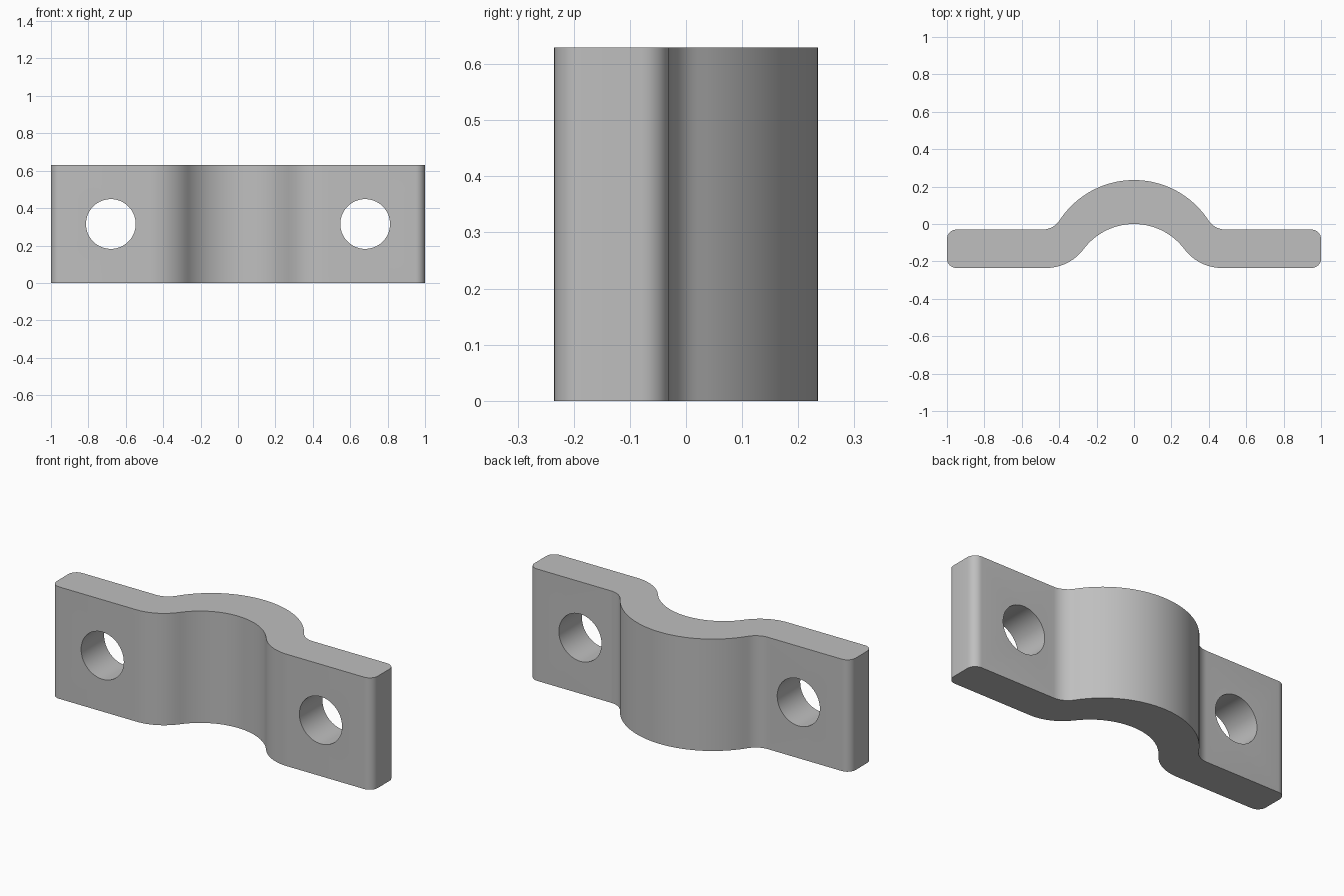
import bpy
import bmesh
from math import sin, cos, radians, degrees, atan2

cube = bpy.data.objects.get("Cube")
if cube:
    bpy.data.objects.remove(cube, do_unlink=True)

HEIGHT = 0.63
BACK, FRONT = -0.03, -0.235      # flange faces
CROWN, INNER_TOP = 0.235, 0.0    # top of the outer and inner arch


def arc(cx, cy, r, start, end, steps):
    """Points on an arc, angles in degrees."""
    angles = [radians(start + (end - start) * i / steps) for i in range(steps + 1)]
    return [(cx + r * cos(a), cy + r * sin(a)) for a in angles]


def arch(top, radius, flange_y, fillet, fillet_x):
    """Half of an arch, from its crown out to the blend into the flange."""
    cy, fy = top - radius, flange_y + fillet
    tangent = degrees(atan2(fy - cy, fillet_x))
    return (arc(0, cy, radius, 90, tangent, 20)
            + arc(fillet_x, fy, fillet, 180 + tangent, 270, 12)[1:])


# Half profile: outer arch, rounded flange end, inner arch
corner = 0.05
outer = arch(CROWN, 0.475, BACK, 0.11, 0.49)
inner = arch(INNER_TOP, 0.337, FRONT, 0.25, 0.47)
end = (arc(1 - corner, BACK - corner, corner, 90, 0, 8)
       + arc(1 - corner, FRONT + corner, corner, 0, -90, 8))
half = outer + end + inner[::-1]
profile = half + [(-x, y) for x, y in half[-2:0:-1]]

# Extrude the profile upwards
bm = bmesh.new()
face = bm.faces.new([bm.verts.new((x, y, 0)) for x, y in profile])
extruded = bmesh.ops.extrude_face_region(bm, geom=[face], use_keep_orig=True)
top_verts = [g for g in extruded["geom"] if isinstance(g, bmesh.types.BMVert)]
bmesh.ops.translate(bm, verts=top_verts, vec=(0, 0, HEIGHT))
bmesh.ops.recalc_face_normals(bm, faces=bm.faces)
mesh = bpy.data.meshes.new("clamp_strap")
bm.to_mesh(mesh)
bm.free()
strap = bpy.data.objects.new("clamp_strap", mesh)
bpy.context.collection.objects.link(strap)

# Plain steel grey
steel = bpy.data.materials.new("steel_grey")
steel.use_nodes = True
colour = (0.52, 0.52, 0.52, 1)
steel.diffuse_color = colour
steel.node_tree.nodes["Principled BSDF"].inputs["Base Color"].default_value = colour
mesh.materials.append(steel)

# Bolt holes through both flanges
for side, name in ((1, "left"), (-1, "right")):
    bpy.ops.mesh.primitive_cylinder_add(
        vertices=64, radius=0.133, depth=1,
        location=(side * 0.68, 0, HEIGHT / 2), rotation=(radians(90), 0, 0))
    cutter = bpy.context.object
    cutter.name = name + "_bolt_hole_cutter"
    cutter.data.materials.append(steel)
    cutter.hide_render = True
    cutter.hide_set(True)
    hole = strap.modifiers.new(name + "_bolt_hole", "BOOLEAN")
    hole.operation = "DIFFERENCE"
    hole.solver = "EXACT"
    hole.object = cutter

# Apply the cuts, then smooth the curved walls
bpy.ops.object.select_all(action="DESELECT")
strap.select_set(True)
bpy.context.view_layer.objects.active = strap
for modifier in list(strap.modifiers):
    cutter = modifier.object
    bpy.ops.object.modifier_apply(modifier=modifier.name)
    bpy.data.objects.remove(cutter, do_unlink=True)
bpy.ops.object.shade_smooth_by_angle(angle=radians(30))
